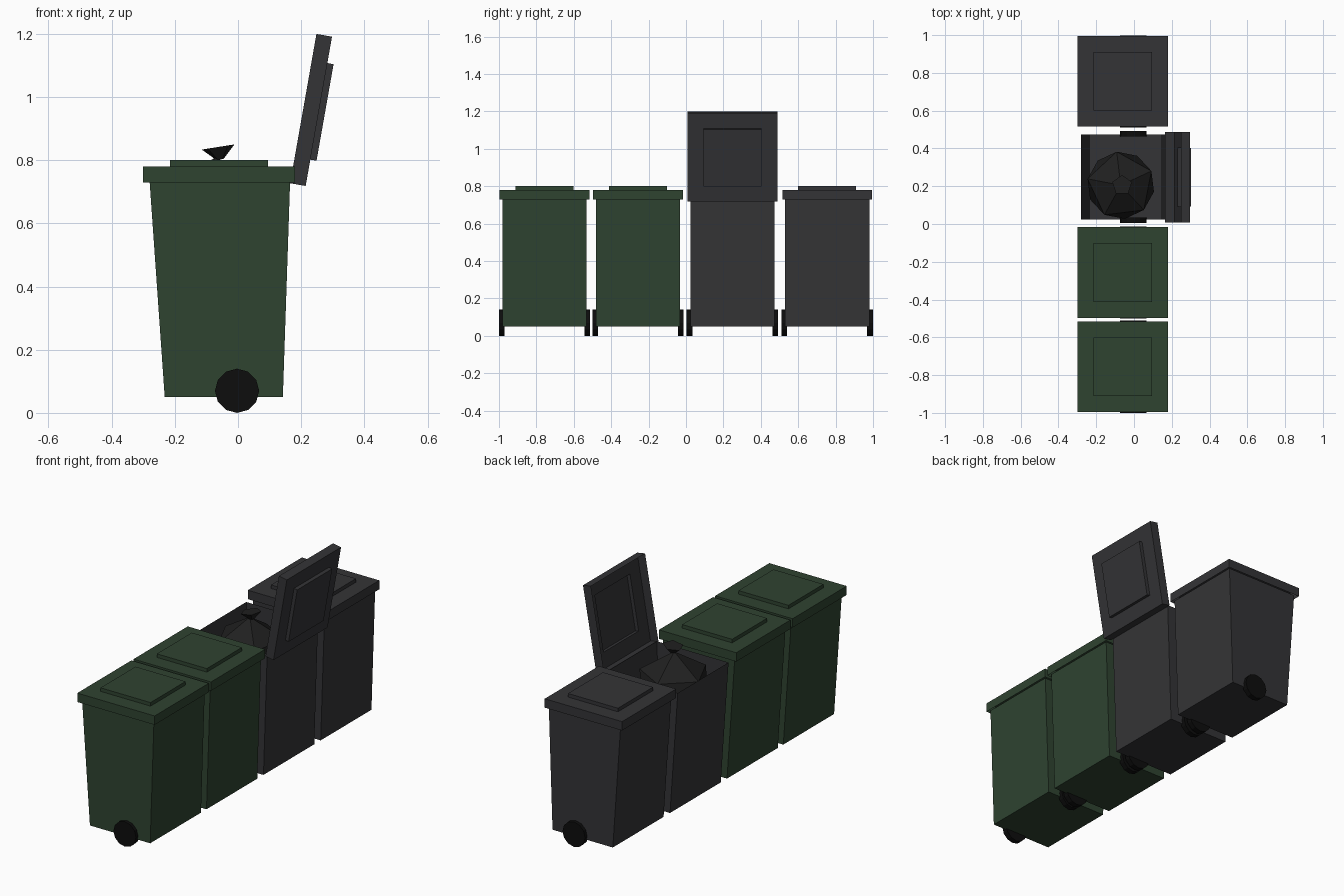
import bpy, bmesh, math
from mathutils import Matrix, Vector

if "Cube" in bpy.data.objects:
    bpy.data.objects.remove(bpy.data.objects["Cube"])


def material(name, rgb):
    m = bpy.data.materials.new(name)
    m.diffuse_color = (*rgb, 1)
    m.use_nodes = True
    m.node_tree.nodes["Principled BSDF"].inputs["Base Color"].default_value = m.diffuse_color
    return m


green = material("green_plastic", (0.028, 0.056, 0.03))
grey = material("dark_grey_plastic", (0.034, 0.034, 0.037))
rubber = material("rubber", (0.004, 0.004, 0.004))
bag_black = material("bag_black", (0.014, 0.014, 0.014))


def finish(bm, name, mat, loc=(0, 0, 0), rot=(0, 0, 0)):
    me = bpy.data.meshes.new(name)
    bm.to_mesh(me)
    bm.free()
    me.materials.append(mat)
    ob = bpy.data.objects.new(name, me)
    ob.location, ob.rotation_euler = loc, rot
    bpy.context.collection.objects.link(ob)
    return ob


def open_box(bm, size, centre, open_dir):
    """Box missing the face that points along z * open_dir."""
    bmesh.ops.create_cube(bm, size=1, matrix=Matrix.Translation(centre)
                          @ Matrix.Diagonal((*size, 1)))
    bm.normal_update()
    gap = [f for f in bm.faces if f.normal.z * open_dir > 0.9]
    bmesh.ops.delete(bm, geom=gap, context='FACES_ONLY')


def body(name, y, mat):
    # open-topped tub, tapered front and back towards the base
    bm = bmesh.new()
    open_box(bm, (0.445, 0.45, 0.685), (-0.0575, 0, 0.3925), 1)
    for v in bm.verts:
        if v.co.z < 0.2:
            v.co.x = -0.232 if v.co.x < 0 else 0.142
    finish(bm, name, mat, (0, y, 0))


def lid(name, y, mat, is_open):
    # hollow lid with a raised centre panel, origin at the hinge
    bm = bmesh.new()
    open_box(bm, (0.48, 0.48, 0.05), (-0.24, 0, 0.025), -1)
    top = [f for f in bm.faces if f.normal.z > 0.9]
    bmesh.ops.inset_region(bm, faces=top, thickness=0.12)
    ext = bmesh.ops.extrude_face_region(bm, geom=top)
    bmesh.ops.delete(bm, geom=top, context='FACES_ONLY')
    verts = [g for g in ext["geom"] if isinstance(g, bmesh.types.BMVert)]
    bmesh.ops.translate(bm, verts=verts, vec=(0, 0, 0.02))
    loc = (0.165, y, 0.727) if is_open else (0.18, y, 0.73)
    finish(bm, name, mat, loc, (0, math.radians(100 if is_open else 0), 0))


def wheel(name, y):
    bm = bmesh.new()
    bmesh.ops.create_cone(bm, cap_ends=True, segments=12, radius1=0.07,
                          radius2=0.07, depth=0.03,
                          matrix=Matrix.Rotation(math.pi / 2, 4, 'X'))
    finish(bm, name, rubber, (-0.003, y, 0.07))


# row of four wheeled bins, the third one open
for i, (y, mat) in enumerate([(-0.756, green), (-0.257, green),
                              (0.248, grey), (0.755, grey)], 1):
    body(f"bin_body_{i}", y, mat)
    lid(f"bin_lid_{i}", y, mat, i == 3)
    for side, s in (("left", -1), ("right", 1)):
        wheel(f"bin_wheel_{i}_{side}", y + s * 0.229)

# rubbish bag in the open bin
bm = bmesh.new()
bmesh.ops.create_icosphere(bm, subdivisions=1, radius=0.2)
finish(bm, "rubbish_bag", bag_black, (-0.07, 0.205, 0.61),
       (0, 0, math.radians(25)))

# flared knot of the bag
bm = bmesh.new()
bmesh.ops.create_cone(bm, cap_ends=True, segments=5, radius1=0.012,
                      radius2=0.055, depth=0.04)
finish(bm, "bag_knot", bag_black, (-0.06, 0.205, 0.822),
       (0, math.radians(-9), 0))
